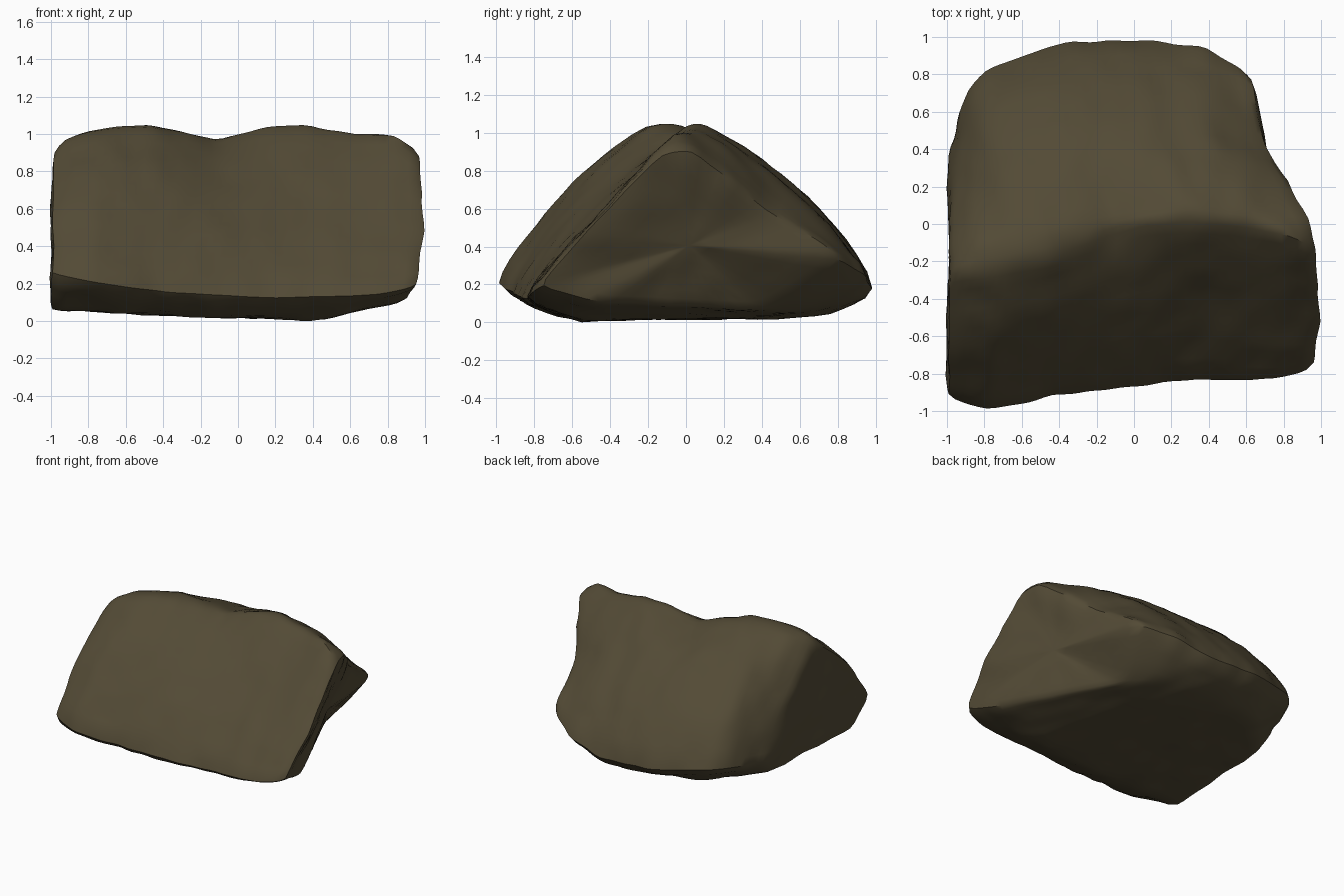
import bpy, bmesh, math
from mathutils import Vector, noise

if "Cube" in bpy.data.objects:
    bpy.data.objects.remove(bpy.data.objects["Cube"])

STATIONS = 44

# Edge lines of the boulder, each running from the -x end to the +x end
ridge_front = [(-.99, -.27, .91), (-.91, -.25, .99), (-.68, -.22, 1.04), (-.45, -.18, 1.04),
               (-.3, -.12, 1), (-.1, -.05, .95), (.06, 0, 1.01), (.3, .02, 1.05),
               (.65, -.02, .99), (.84, -.06, 1.01), (.98, -.13, .89)]
ridge_back = [(-.99, -.2, .88), (-.85, -.1, .99), (-.5, -.02, 1.04), (-.1, .04, .96),
              (.3, .11, 1.04), (.65, .07, .98), (.94, .02, .91)]
back_mid = [(-.99, .08, .6), (-.76, .4, .74), (-.4, .48, .79), (0, .5, .78),
            (.4, .47, .76), (.71, .43, .59)]
back_edge = [(-.99, .38, .2), (-.9, .73, .24), (-.8, .84, .24), (-.35, 1, .18),
             (.1, 1, .16), (.38, .97, .24), (.62, .84, .33)]
back_base = [(-.96, .28, .06), (-.6, .64, .04), (0, .7, .02), (.35, .6, .04), (.47, .43, .06)]
front_base = [(-1, -.7, .05), (0, -.6, .01), (.5, -.54, 0), (.9, -.48, .1)]
front_edge = [(-1, -.94, .25), (-.8, -1.02, .2), (-.4, -.94, .14), (.2, -.86, .11),
              (.75, -.85, .13), (.97, -.79, .18)]
front_mid = [(-1, -.64, .63), (-.76, -.65, .69), (-.35, -.56, .66), (0, -.48, .61),
             (.4, -.44, .57), (1.01, -.54, .47)]

# Rails in loop order, with the steps and outward bulge to the next rail
RAILS = [(ridge_front, 3, .01), (ridge_back, 8, .02), (back_mid, 8, .05), (back_edge, 5, .02),
         (back_base, 12, 0), (front_base, 5, .01), (front_edge, 8, .02), (front_mid, 8, .015)]


def resample(points, t):
    """Point at fraction t of the length of a polyline."""
    pts = [Vector(p) for p in points]
    lengths = [(b - a).length for a, b in zip(pts, pts[1:])]
    left = t * sum(lengths)
    for a, b, size in zip(pts, pts[1:], lengths):
        if left <= size:
            return a.lerp(b, left / size)
        left -= size
    return pts[-1]


def section(t):
    """Closed loop of points around the boulder at station t."""
    loop = []
    taper = .3 + .7 * math.sin(math.pi * t)
    for i, (rail, steps, bulge) in enumerate(RAILS):
        a = resample(rail, t)
        b = resample(RAILS[(i + 1) % len(RAILS)][0], t)
        out = Vector((0, a.z - b.z, b.y - a.y)).normalized()
        for k in range(steps):
            s = k / steps
            loop.append(a.lerp(b, s) + out * bulge * taper * math.sin(math.pi * s))
    return loop


def bridge(bm, first, second):
    n = len(first)
    for i in range(n):
        j = (i + 1) % n
        bm.faces.new((first[i], first[j], second[j], second[i]))


def cap(bm, ring, centre):
    """Close an end with rings shrinking to a centre point."""
    previous = ring
    for scale in (.88, .74, .58, .42, .28, .14):
        inner = [bm.verts.new(centre.lerp(v.co, scale)) for v in ring]
        bridge(bm, previous, inner)
        previous = inner
    tip = bm.verts.new(centre)
    for i in range(len(ring)):
        bm.faces.new((previous[i], previous[(i + 1) % len(ring)], tip))


# Boulder body
bm = bmesh.new()
rings = [[bm.verts.new(p) for p in section(i / STATIONS)] for i in range(STATIONS + 1)]
for first, second in zip(rings, rings[1:]):
    bridge(bm, first, second)
cap(bm, rings[0], Vector((-.99, -.27, .4)))
cap(bm, rings[-1], Vector((.78, .02, .4)))
bmesh.ops.recalc_face_normals(bm, faces=bm.faces)

# Worn edges, then gentle weathering
for _ in range(2):
    bmesh.ops.smooth_vert(bm, verts=bm.verts, factor=.5,
                          use_axis_x=True, use_axis_y=True, use_axis_z=True)
bm.normal_update()
moves = [(v, v.normal * (.01 * noise.noise(v.co * 3) + .012 * noise.noise(v.co * 7)))
         for v in bm.verts]
for v, move in moves:
    v.co += move

# Rest on the ground
bmesh.ops.translate(bm, verts=bm.verts, vec=(0, 0, -min(v.co.z for v in bm.verts)))

mesh = bpy.data.meshes.new("boulder")
bm.to_mesh(mesh)
bm.free()
boulder = bpy.data.objects.new("boulder", mesh)
bpy.context.collection.objects.link(boulder)

# Brown stone
stone = bpy.data.materials.new("brown_stone")
stone.use_nodes = True
colour = (.086, .069, .036, 1)
stone.diffuse_color = colour
shader = next(n for n in stone.node_tree.nodes if n.type == "BSDF_PRINCIPLED")
shader.inputs["Base Color"].default_value = colour
shader.inputs["Roughness"].default_value = .9
mesh.materials.append(stone)

bpy.context.view_layer.objects.active = boulder
boulder.select_set(True)
bpy.ops.object.shade_smooth_by_angle(angle=math.radians(40))
